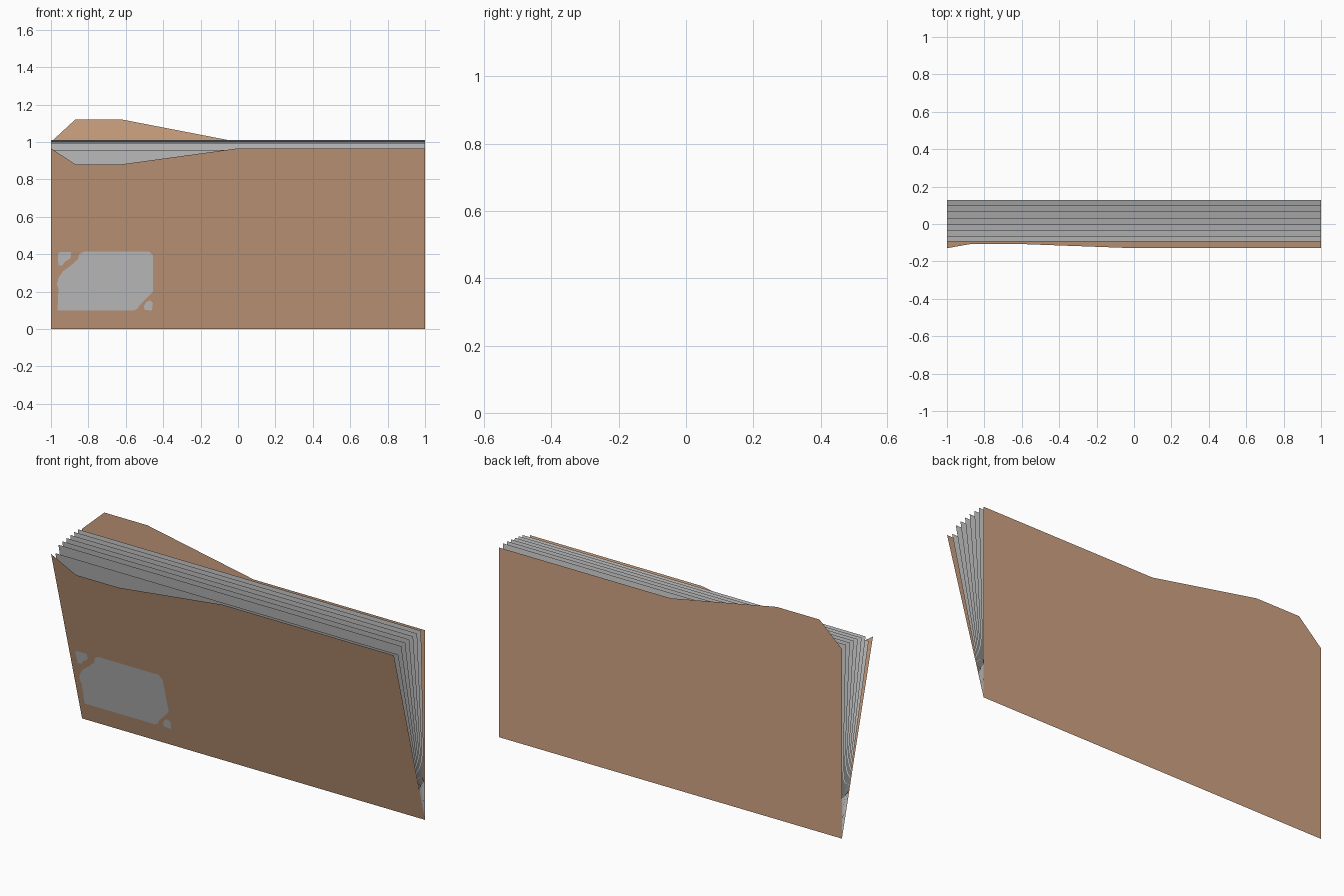
import bpy
import math
from mathutils import Vector

if "Cube" in bpy.data.objects:
    bpy.data.objects.remove(bpy.data.objects["Cube"])

HINGE_Y = 0.1295          # shared bottom fold line
OPEN = math.radians(15)   # opening angle of the front cover


def material(name, rgb):
    m = bpy.data.materials.new(name)
    m.diffuse_color = (*rgb, 1)
    m.use_nodes = True
    m.node_tree.nodes["Principled BSDF"].inputs["Base Color"].default_value = m.diffuse_color
    return m


cardboard = material("tan cardboard", (0.63, 0.37, 0.225))
paper = material("grey paper", (0.63, 0.63, 0.63))


def sheet(name, outlines, angle, mat, lift=0.0):
    """Flat thin sheet: (x, distance from fold) outlines leaned forward by angle."""
    up = Vector((0, -math.sin(angle), math.cos(angle)))
    out = Vector((0, -math.cos(angle), -math.sin(angle))) * lift
    verts, faces = [], []
    for pts in outlines:
        start = len(verts)
        for x, r in pts:
            verts.append(Vector((x, HINGE_Y, 0)) + up * r + out)
        faces.append(range(start, len(verts)))
    me = bpy.data.meshes.new(name)
    me.from_pydata(verts, [], [list(f) for f in faces])
    me.materials.append(mat)
    ob = bpy.data.objects.new(name, me)
    bpy.context.collection.objects.link(ob)
    return ob


def cover(tab):
    """Cover outline, tab = height of the raised or cut-away part of the top edge."""
    return [(-1, 0), (1, 0), (1, 1), (0, 1), (-0.62, tab), (-0.87, tab), (-1, 1)]


# Covers: back with raised tab, front with matching cut-away
sheet("back_cover", [cover(1.12)], 0, cardboard)
sheet("front_cover", [cover(0.912)], OPEN, cardboard)

# Seven pages fanned between the covers, the front one slightly shorter
for i in range(1, 8):
    top = 0.982 if i == 7 else 1.01
    sheet(f"page_{i}", [[(-1, 0.01), (1, 0.01), (1, top), (-1, top)]],
          OPEN * i / 8, paper)

# Worn label patch on the front cover, with two loose corner pieces
label = [(-0.965, 0.10), (-0.555, 0.10), (-0.535, 0.112), (-0.525, 0.13),
         (-0.455, 0.20), (-0.455, 0.395), (-0.475, 0.415), (-0.825, 0.415),
         (-0.85, 0.40), (-0.855, 0.375), (-0.90, 0.335), (-0.935, 0.31),
         (-0.96, 0.275), (-0.968, 0.24), (-0.96, 0.215)]
upper_scrap = [(-0.96, 0.34), (-0.94, 0.34), (-0.925, 0.36), (-0.895, 0.38),
               (-0.892, 0.412), (-0.955, 0.412), (-0.963, 0.40)]
lower_scrap = [(-0.50, 0.103), (-0.46, 0.10), (-0.455, 0.14), (-0.47, 0.155),
               (-0.49, 0.145), (-0.503, 0.125)]
flat = [[(x, z / math.cos(OPEN)) for x, z in p]
        for p in (label, upper_scrap, lower_scrap)]
sheet("label_patch", flat, OPEN, paper, lift=0.003)
